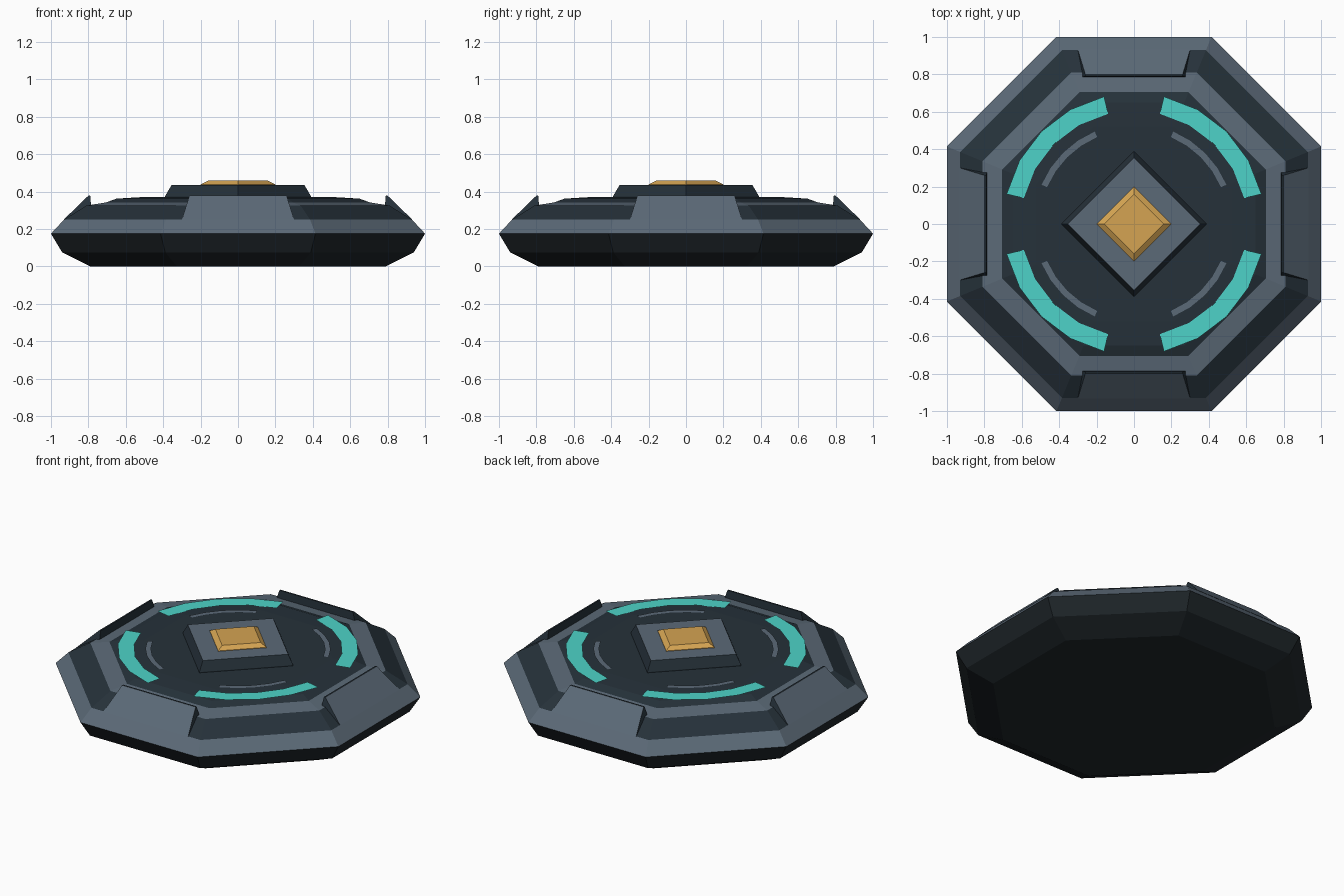
import bpy
from math import cos, sin, pi, radians

cube = bpy.data.objects.get("Cube")
if cube:
    bpy.data.objects.remove(cube)


def material(name, rgb):
    m = bpy.data.materials.new(name)
    m.use_nodes = True
    m.diffuse_color = (*rgb, 1)
    bsdf = next(n for n in m.node_tree.nodes if n.type == 'BSDF_PRINCIPLED')
    bsdf.inputs["Base Color"].default_value = (*rgb, 1)
    return m


DARK = material("dark slate", (0.019, 0.031, 0.042))
UNDER = material("underside charcoal", (0.014, 0.020, 0.024))
GREY = material("steel grey", (0.105, 0.143, 0.185))
TEAL = material("teal light", (0.075, 0.65, 0.58))
GOLD = material("warm gold", (0.66, 0.37, 0.085))


def build(name, verts, faces, mats, indices):
    me = bpy.data.meshes.new(name)
    me.from_pydata(verts, [], faces)
    for m in mats:
        me.materials.append(m)
    for poly, i in zip(me.polygons, indices):
        poly.material_index = i
    ob = bpy.data.objects.new(name, me)
    bpy.context.collection.objects.link(ob)
    return ob


def loft(name, sides, turn, rings, mats, bands):
    """Stack regular polygons (radius, height); bands: bottom, each wall, top."""
    verts = [(r * cos(turn + 2 * pi * k / sides), r * sin(turn + 2 * pi * k / sides), z)
             for r, z in rings for k in range(sides)]
    faces = [tuple(reversed(range(sides)))]
    index = [bands[0]]
    for j in range(len(rings) - 1):
        for k in range(sides):
            a, b = j * sides + k, j * sides + (k + 1) % sides
            faces.append((a, b, b + sides, a + sides))
            index.append(bands[j + 1])
    faces.append(tuple(range(len(verts) - sides, len(verts))))
    index.append(bands[-1])
    return build(name, verts, faces, mats, index)


# Octagonal body: dark hull, grey rim, dark shoulder, grey ring, dark deck
profile = [(0.79, 0), (0.94, 0.075), (1, 0.175), (0.93, 0.25), (0.81, 0.325),
           (0.705, 0.342), (0.65, 0.362), (0.52, 0.37)]
loft("octagonal_body", 8, pi / 8, [(a / cos(pi / 8), z) for a, z in profile],
     [UNDER, GREY, DARK], [0, 0, 0, 1, 2, 1, 2, 2, 2])

# Raised diamond pedestal and its gold centre
loft("diamond_pedestal", 4, 0, [(0.39, 0.365), (0.39, 0.375), (0.355, 0.435)],
     [DARK, GREY], [0, 0, 0, 1])
loft("gold_centre", 4, 0, [(0.2, 0.434), (0.2, 0.438), (0.16, 0.458)],
     [GOLD], [0, 0, 0, 0])

# Wedge pads on the four axis sides: grey outer slope, dark walls
for side, quarter in (("front", 0), ("left", 1), ("back", 2), ("right", 3)):
    rows = [(0.30, 0.932, 0.25), (0.26, 0.80, 0.378), (0.26, 0.79, 0.378), (0.30, 0.78, 0.25)]
    verts = [(s * x, -y, z) for s in (-1, 1) for x, y, z in rows]
    faces = [(0, 4, 5, 1), (1, 5, 6, 2), (2, 6, 7, 3), (3, 7, 4, 0), (0, 1, 2, 3), (7, 6, 5, 4)]
    pad = build(side + "_pad", verts, faces, [DARK, GREY], [1, 0, 0, 0, 0, 0])
    pad.rotation_euler.z = quarter * pi / 2


def arc_plate(name, inner, outer, start, z, mat, steps=4):
    """Flat arc sitting on the deck, centred on a diagonal."""
    verts, faces = [], []
    for k in range(steps + 1):
        t = radians(start + (90 - 2 * start) * k / steps)
        verts += [(r * cos(t), r * sin(t), z) for r in (inner, outer)]
    for k in range(steps):
        a = 2 * k
        faces.append((a, a + 1, a + 3, a + 2))
    return build(name, verts, faces, [mat], [0] * steps)


# Glowing arcs and thin grey arcs, one pair per diagonal
for corner, quarter in (("back_left", 0), ("back_right", 1), ("front_right", 2), ("front_left", 3)):
    for part, spec in (("light_arc", (0.605, 0.70, 13.2, 0.373, TEAL)),
                       ("trim_arc", (0.505, 0.537, 23, 0.374, GREY))):
        plate = arc_plate(corner + "_" + part, *spec)
        plate.rotation_euler.z = quarter * pi / 2
